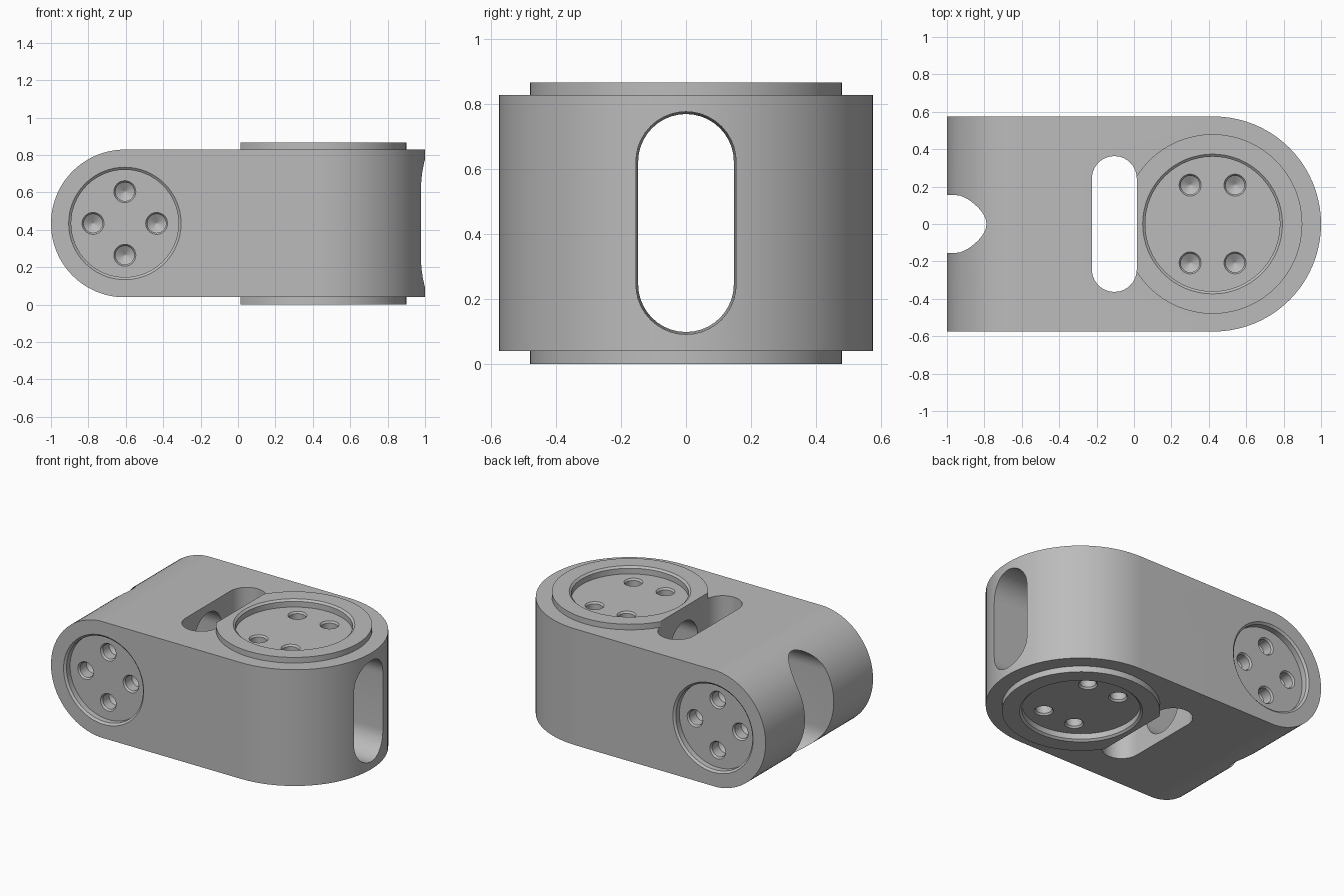
import bpy, bmesh
from math import sin, cos, pi, radians
from mathutils import Matrix, Vector

if "Cube" in bpy.data.objects:
    bpy.data.objects.remove(bpy.data.objects["Cube"])

grey = bpy.data.materials.new("matte grey")
grey.use_nodes = True
tint = (0.5, 0.5, 0.5, 1)
grey.diffuse_color = tint
grey.node_tree.nodes["Principled BSDF"].inputs["Base Color"].default_value = tint


def loft(name, rings, cap=True):
    """Skin equal-length rings of 3D points and cap both ends."""
    bm = bmesh.new()
    loops = [[bm.verts.new(p) for p in ring] for ring in rings]
    n = len(loops[0])
    for a, b in zip(loops, loops[1:]):
        for i in range(n):
            j = (i + 1) % n
            bm.faces.new((a[i], a[j], b[j], b[i]))
    bm.faces.new(loops[0])
    bm.faces.new(loops[-1])
    bmesh.ops.recalc_face_normals(bm, faces=bm.faces)
    mesh = bpy.data.meshes.new(name)
    bm.to_mesh(mesh)
    bm.free()
    mesh.materials.append(grey)
    obj = bpy.data.objects.new(name, mesh)
    bpy.context.collection.objects.link(obj)
    return obj


def arc(cx, cy, r, start, end, n):
    return [(cx + r * cos(radians(start + (end - start) * i / n)),
             cy + r * sin(radians(start + (end - start) * i / n))) for i in range(n + 1)]


def stadium(r, half):
    """Upright slot outline: radius r, overall half length."""
    return arc(0, half - r, r, 0, 180, 20) + arc(0, r - half, r, 180, 360, 20)


def lathe(name, profile, matrix, n=64):
    """Solid of revolution around local z from (radius, height) pairs."""
    return loft(name, [[matrix @ Vector((r * cos(2 * pi * i / n), r * sin(2 * pi * i / n), z))
                        for i in range(n)] for r, z in profile])


def combine(target, tool, operation):
    mod = target.modifiers.new(operation, "BOOLEAN")
    mod.operation, mod.solver, mod.object = operation, "EXACT", tool
    bpy.context.view_layer.objects.active = target
    bpy.ops.object.modifier_apply(modifier=mod.name)
    bpy.data.objects.remove(tool)


MID = 0.434          # mid height
BOSS_X, END_X = 0.42, -0.605

# Link body: round in plan at one end, round in elevation at the other
plan = [(-1.2, -0.575)] + arc(0.425, 0, 0.575, -90, 90, 40) + [(-1.2, 0.575)]
body = loft("link_body", [[(x, y, z) for x, y in plan] for z in (0.04, 0.828)])
side = arc(END_X, MID, 0.395, 90, 270, 40)
side = [(1.2, MID + 0.6)] + [(END_X + 0.3, MID + 0.6)] + side + [(1.2, MID - 0.6)]
side = arc(END_X, MID, 0.395, 90, 270, 40) + [(1.2, MID - 0.395), (1.2, MID + 0.395)]
combine(body, loft("end_rounding", [[(x, y, z) for x, z in side] for y in (-0.8, 0.8)]), "INTERSECT")

# Raised round boss, top and bottom
combine(body, lathe("boss", [(0.48, 0), (0.48, 0.866)],
                    Matrix.Translation((BOSS_X, 0, 0))), "UNION")

# Cross slot from top to bottom
slot = stadium(0.12, 0.363)
combine(body, loft("cross_slot", [[(x - 0.105, y, z) for x, y in slot] for z in (-0.2, 1.1)]), "DIFFERENCE")

# Long slot from end to end, slightly flared
sizes = ((-1.1, 0.155, 0.355), (0, 0.147, 0.335), (1.1, 0.155, 0.343))
combine(body, loft("long_slot", [[(x, y, MID + z) for y, z in stadium(r, h)]
                                 for x, r, h in sizes]), "DIFFERENCE")


def bolt_face(matrix, radius, depth, spots):
    """Shallow round recess with pointed bolt holes; local z points outward."""
    combine(body, lathe("recess", [(radius + 0.015, 0.01), (radius - 0.01, -0.012),
                                   (radius - 0.01, -depth)], matrix), "DIFFERENCE")
    for x, y in spots:
        hole = matrix @ Matrix.Translation((x, y, -depth))
        combine(body, lathe("bolt_hole", [(0.066, 0.01), (0.05, -0.012), (0.05, -0.08),
                                          (0.003, -0.11)], hole, 32), "DIFFERENCE")


square = [(sx * 0.12, sy * 0.208) for sx in (-1, 1) for sy in (-1, 1)]
cross = [(0.17, 0), (-0.17, 0), (0, 0.17), (0, -0.17)]
for s in (1, -1):
    # Top and bottom of the boss
    flip = Matrix.Rotation(0 if s > 0 else pi, 4, "X")
    bolt_face(Matrix.Translation((BOSS_X, 0, 0.433 + s * 0.433)) @ flip, 0.37, 0.05, square)
    # Front and back of the rounded end
    turn = Matrix.Rotation(s * pi / 2, 4, "X")
    bolt_face(Matrix.Translation((END_X, -s * 0.575, MID)) @ turn, 0.297, 0.05, cross)

# Smooth the curved walls, keep edges crisp
bpy.ops.object.select_all(action="DESELECT")
body.select_set(True)
bpy.context.view_layer.objects.active = body
bpy.ops.object.shade_smooth_by_angle(angle=radians(25))
